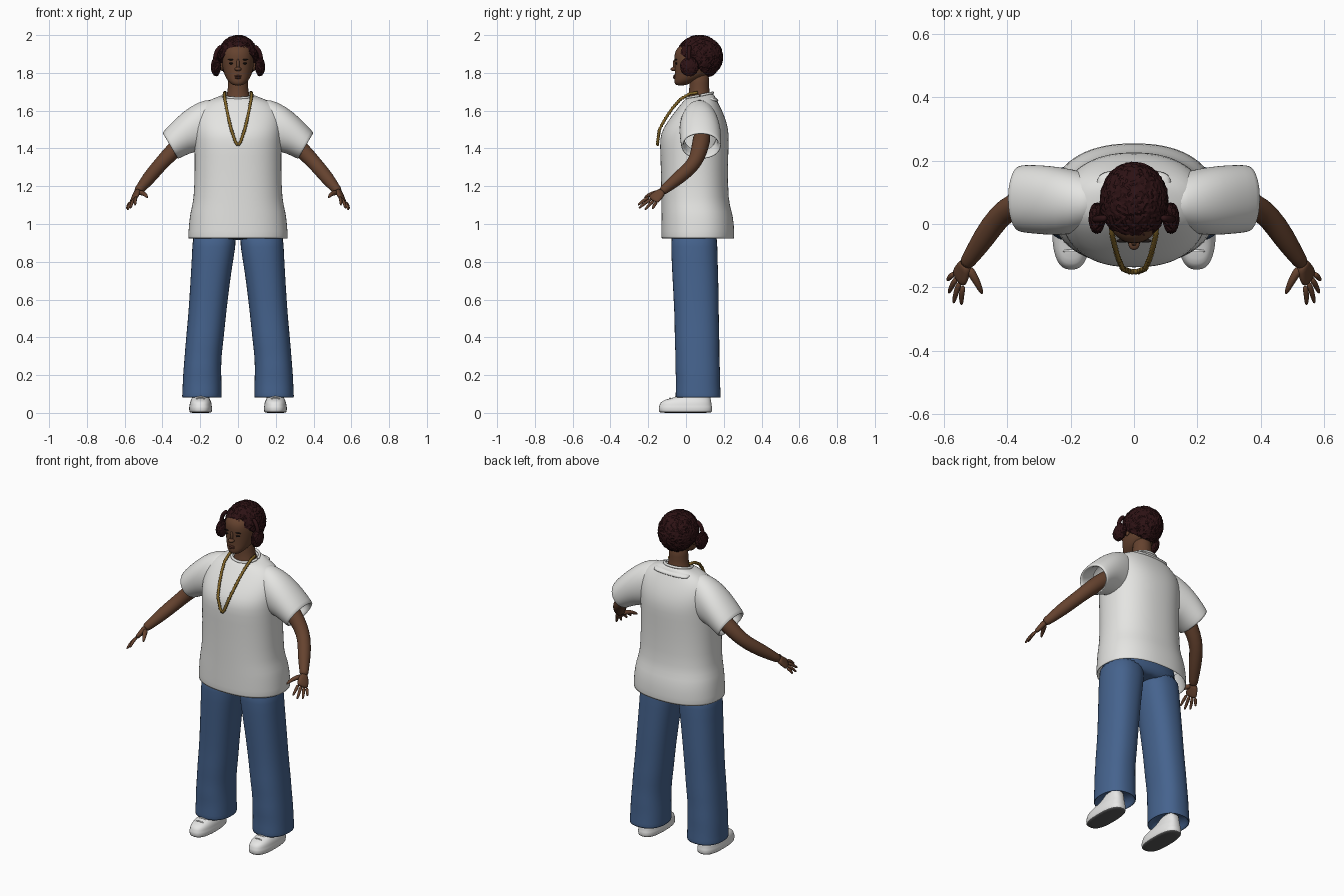
import bpy, bmesh, math, random
from mathutils import Vector

random.seed(4)
if "Cube" in bpy.data.objects:
    bpy.data.objects.remove(bpy.data.objects["Cube"])


def material(name, r, g, b):
    m = bpy.data.materials.new(name)
    m.use_nodes = True
    m.diffuse_color = (r, g, b, 1)
    bsdf = m.node_tree.nodes["Principled BSDF"]
    bsdf.inputs["Base Color"].default_value = (r, g, b, 1)
    bsdf.inputs["Roughness"].default_value = 0.8
    return m


WHITE = material("white cloth", .78, .78, .76)
SHOE = material("shoe white", .82, .82, .81)
SOLE = material("sole grey", .1, .1, .1)
DENIM = material("denim blue", .06, .125, .27)
SKIN = material("brown skin", .13, .055, .028)
LIP = material("lip brown", .1, .034, .022)
HAIR = material("dark red brown hair", .026, .006, .007)
DARK = material("eye dark", .012, .008, .007)
GOLD = material("old gold", .23, .135, .022)


def finish(name, bm, mats, mirror=False, subdiv=0, smooth=True):
    bmesh.ops.recalc_face_normals(bm, faces=bm.faces)
    for f in bm.faces:
        f.smooth = smooth
    me = bpy.data.meshes.new(name)
    bm.to_mesh(me)
    bm.free()
    for m in mats:
        me.materials.append(m)
    ob = bpy.data.objects.new(name, me)
    bpy.context.collection.objects.link(ob)
    if mirror:
        ob.modifiers.new("Mirror", "MIRROR")
    if subdiv:
        s = ob.modifiers.new("Subdivision", "SUBSURF")
        s.levels = s.render_levels = subdiv
    return ob


def loft(name, rings, mat, n=2.3, sides=28, mirror=False, subdiv=1, caps=(True, True)):
    """Skin superellipse rings, each given as centre, half axis u, half axis v."""
    bm = bmesh.new()
    loops = []
    for c, u, v in rings:
        loop = []
        for i in range(sides):
            a = math.tau * i / sides
            ca, sa = math.cos(a), math.sin(a)
            p = (Vector(c) + Vector(u) * math.copysign(abs(ca) ** (2 / n), ca)
                 + Vector(v) * math.copysign(abs(sa) ** (2 / n), sa))
            loop.append(bm.verts.new(p))
        loops.append(loop)
    for a, b in zip(loops, loops[1:]):
        for i in range(sides):
            j = (i + 1) % sides
            bm.faces.new((a[i], a[j], b[j], b[i]))
    if caps[0]:
        bm.faces.new(loops[0])
    if caps[1]:
        bm.faces.new(loops[-1])
    return finish(name, bm, [mat], mirror, subdiv)


def level(z, half, front, back, x=0, tilt=0):
    """Horizontal ring from its half width and its front and back limits."""
    return ((x, (front + back) / 2, z), (half, 0, 0), (0, (back - front) / 2, tilt))


def tube(name, points, radii, mat, sides=12, **kw):
    pts = [Vector(p) for p in points]
    rings = []
    for i, p in enumerate(pts):
        d = (pts[min(i + 1, len(pts) - 1)] - pts[max(i - 1, 0)]).normalized()
        u = d.cross(Vector((.3, .5, .8))).normalized()
        rings.append((p, u * radii[i], d.cross(u) * radii[i]))
    return loft(name, rings, mat, n=2, sides=sides, **kw)


def blob(name, loc, size, mat, mirror=False, detail=3, rough=0.0, cut=None):
    bm = bmesh.new()
    bmesh.ops.create_icosphere(bm, subdivisions=detail, radius=1)
    for v in bm.verts:
        k = 1 + random.uniform(-rough, rough)
        v.co = Vector(loc) + Vector([a * b * k for a, b in zip(v.co, size)])
    if cut:
        bmesh.ops.bisect_plane(bm, geom=bm.verts[:] + bm.edges[:] + bm.faces[:],
                               plane_co=cut[0], plane_no=cut[1], clear_inner=True)
        bmesh.ops.holes_fill(bm, edges=bm.edges[:])
    return finish(name, bm, [mat], mirror, smooth=not rough)


# Shirt body, with the hem turned inwards
loft("shirt_body", [
    level(1.04, .238, -.112, .225), level(.95, .252, -.118, .243), level(.922, .26, -.127, .252),
    level(.92, .266, -.131, .256), level(1.0, .26, -.131, .255), level(1.07, .252, -.131, .243),
    level(1.12, .234, -.131, .224), level(1.3, .229, -.133, .222), level(1.42, .231, -.139, .226),
    level(1.48, .233, -.135, .227), level(1.54, .235, -.1, .216), level(1.6, .222, -.055, .192),
    level(1.645, .18, -.018, .168), level(1.67, .115, -.004, .153, tilt=.008),
    level(1.682, .078, .008, .14, tilt=.014), level(1.66, .066, .018, .13, tilt=.012)],
    WHITE, sides=40, caps=(False, False))

# Neckband
band = []
for i in range(25):
    a = math.tau * i / 24
    band.append((.08 * math.cos(a), .073 + .069 * math.sin(a), 1.68 + .014 * math.sin(a)))
tube("shirt_collar", band, [.008] * 25, WHITE, sides=8)
loft("collar_flap", [level(1.645, .115, .1, .178), level(1.66, .122, .09, .168),
                     level(1.675, .1, .08, .152)], WHITE, n=3)


# Sleeves, each ring set by its top and bottom points and its depth
def cuff(tx, tz, bx, bz, y0, y1):
    return (((tx + bx) / 2, (y0 + y1) / 2, (tz + bz) / 2),
            ((tx - bx) / 2, 0, (tz - bz) / 2), (0, (y1 - y0) / 2, 0))


loft("sleeves", [
    cuff(.1, 1.664, .1, 1.42, .0, .15), cuff(.17, 1.66, .17, 1.385, -.03, .168),
    cuff(.25, 1.627, .235, 1.382, -.037, .182), cuff(.33, 1.56, .28, 1.362, -.032, .187),
    cuff(.398, 1.488, .315, 1.345, -.027, .187), cuff(.4, 1.48, .32, 1.345, -.022, .182),
    cuff(.388, 1.472, .322, 1.36, -.01, .168), cuff(.3, 1.53, .265, 1.39, -.01, .16)],
    WHITE, n=2.1, mirror=True, caps=(True, False))

# Trousers
loft("trouser_seat", [level(.915, .225, -.07, .155), level(.94, .238, -.08, .165),
                      level(1.1, .222, -.085, .17)], DENIM)
loft("trouser_legs", [
    level(.14, .08, -.03, .155, .192), level(.09, .095, -.045, .173, .191),
    level(.075, .106, -.055, .186, .192), level(.1, .104, -.056, .184, .191),
    level(.17, .103, -.052, .18, .19), level(.23, .1, -.058, .181, .189),
    level(.3, .098, -.055, .176, .185), level(.38, .1, -.061, .178, .177),
    level(.48, .1, -.06, .174, .167), level(.6, .102, -.066, .174, .156),
    level(.75, .107, -.074, .17, .142), level(.88, .115, -.08, .166, .127),
    level(1.0, .118, -.08, .165, .12)], DENIM, mirror=True)

# Shoes with dark undersides
shoes = loft("shoes", [
    level(0, .054, -.136, .132, .198), level(.003, .06, -.143, .138, .198),
    level(.03, .062, -.146, .14, .198), level(.034, .059, -.142, .137, .198),
    level(.055, .058, -.138, .135, .198), level(.07, .05, -.115, .132, .198),
    level(.082, .045, -.06, .13, .198), level(.1, .042, -.01, .126, .198),
    level(.135, .039, .03, .12, .198)], SHOE, n=2.6, mirror=True)
shoes.data.materials.append(SOLE)
for f in shoes.data.polygons:
    if f.center.z < .002:
        f.material_index = 1
for i in range(3):
    y, z = -.085 + i * .03, .082 + i * .007
    tube("shoe_lace_%d" % i, [(.168, y, z - .012), (.198, y, z), (.228, y, z - .012)],
         [.005] * 3, SHOE, sides=6, mirror=True)

# Arms
tube("arms", [(.22, .09, 1.49), (.32, .076, 1.41), (.38, .058, 1.35), (.425, .028, 1.3),
              (.475, -.045, 1.24), (.515, -.105, 1.19), (.535, -.132, 1.168)],
     [.052, .046, .041, .038, .037, .026, .024], SKIN, sides=16, mirror=True)

# Palms and fingers
along = Vector((.3, -.65, -.6)).normalized()
across = Vector((.4, .85, -.3))
across = (across - along * across.dot(along)).normalized()
thick = along.cross(across)
wrist = Vector((.53, -.124, 1.175))
palm = [(0, .022, .018), (.02, .028, .016), (.05, .036, .014), (.08, .035, .011)]
loft("palms", [(wrist + along * t, across * w, thick * h) for t, w, h in palm],
     SKIN, n=2.3, sides=16, mirror=True)
tips = {"index": (.545, -.255, 1.1), "middle": (.57, -.25, 1.083),
        "ring": (.585, -.218, 1.075), "little": (.589, -.178, 1.08)}
for k, (finger, tip) in enumerate(tips.items()):
    base = wrist + along * .072 + across * (k - 1.5) * .018
    tip = Vector(tip)
    bend = base.lerp(tip, .5) + Vector((.003, 0, .005))
    tube(finger + "_fingers", [base, bend, base.lerp(tip, .9), tip],
         [.0105, .0095, .007, .003], SKIN, sides=8, mirror=True)
tube("thumbs", [(.525, -.135, 1.168), (.5, -.175, 1.163), (.486, -.205, 1.15), (.478, -.222, 1.138)],
     [.018, .013, .01, .004], SKIN, sides=8, mirror=True)

# Neck and head
loft("neck", [level(1.62, .085, .0, .15), level(1.67, .064, .01, .132),
              level(1.7, .056, .016, .124), level(1.74, .052, .018, .122),
              level(1.81, .054, .015, .125)], SKIN, n=2)
loft("head", [
    level(1.733, .022, -.05, -.005), level(1.742, .037, -.06, .015), level(1.76, .056, -.063, .06),
    level(1.785, .07, -.06, .11), level(1.815, .079, -.06, .14), level(1.85, .085, -.06, .15),
    level(1.89, .087, -.063, .155), level(1.92, .083, -.057, .15), level(1.95, .068, -.03, .13),
    level(1.97, .03, .02, .1)], SKIN, n=2.15)
blob("nose_tip", (0, -.062, 1.82), (.018, .02, .011), SKIN)
blob("nose_bridge", (0, -.057, 1.845), (.009, .013, .03), SKIN)
blob("upper_lip", (0, -.06, 1.783), (.02, .009, .005), LIP)
blob("lower_lip", (0, -.06, 1.774), (.017, .009, .006), LIP)
blob("eyes", (.034, -.051, 1.85), (.015, .006, .005), DARK, mirror=True)
blob("eyebrows", (.036, -.053, 1.87), (.02, .006, .0035), DARK, mirror=True)
blob("ears", (.086, .045, 1.84), (.01, .018, .03), SKIN, mirror=True)

# Curly hair, cut along the hairline, with side puffs on short strands
blob("hair", (0, .072, 1.884), (.108, .123, .116), HAIR, detail=5, rough=.025,
     cut=((0, -.045, 1.915), (0, .145, .175)))
blob("hair_puffs", (.117, .018, 1.833), (.026, .049, .05), HAIR, mirror=True, detail=4, rough=.05)
tube("hair_strands", [(.085, .02, 1.945), (.108, .016, 1.925), (.121, .015, 1.895), (.122, .016, 1.86)],
     [.012, .013, .012, .014], HAIR, sides=8, mirror=True)

# Necklace: linked look from alternating thickness
path = [(0, -.151, 1.417), (.014, -.15, 1.435), (.036, -.141, 1.5), (.05, -.108, 1.56),
        (.061, -.07, 1.615), (.07, -.03, 1.66), (.072, .02, 1.69), (.068, .07, 1.697)]
links = []
for a, b in zip(path, path[1:]):
    steps = max(2, round((Vector(b) - Vector(a)).length / .008))
    links += [Vector(a).lerp(Vector(b), s / steps) for s in range(steps)]
tube("necklace", links, [.0095 if i % 2 else .0065 for i in range(len(links))],
     GOLD, sides=8, mirror=True, subdiv=0)
